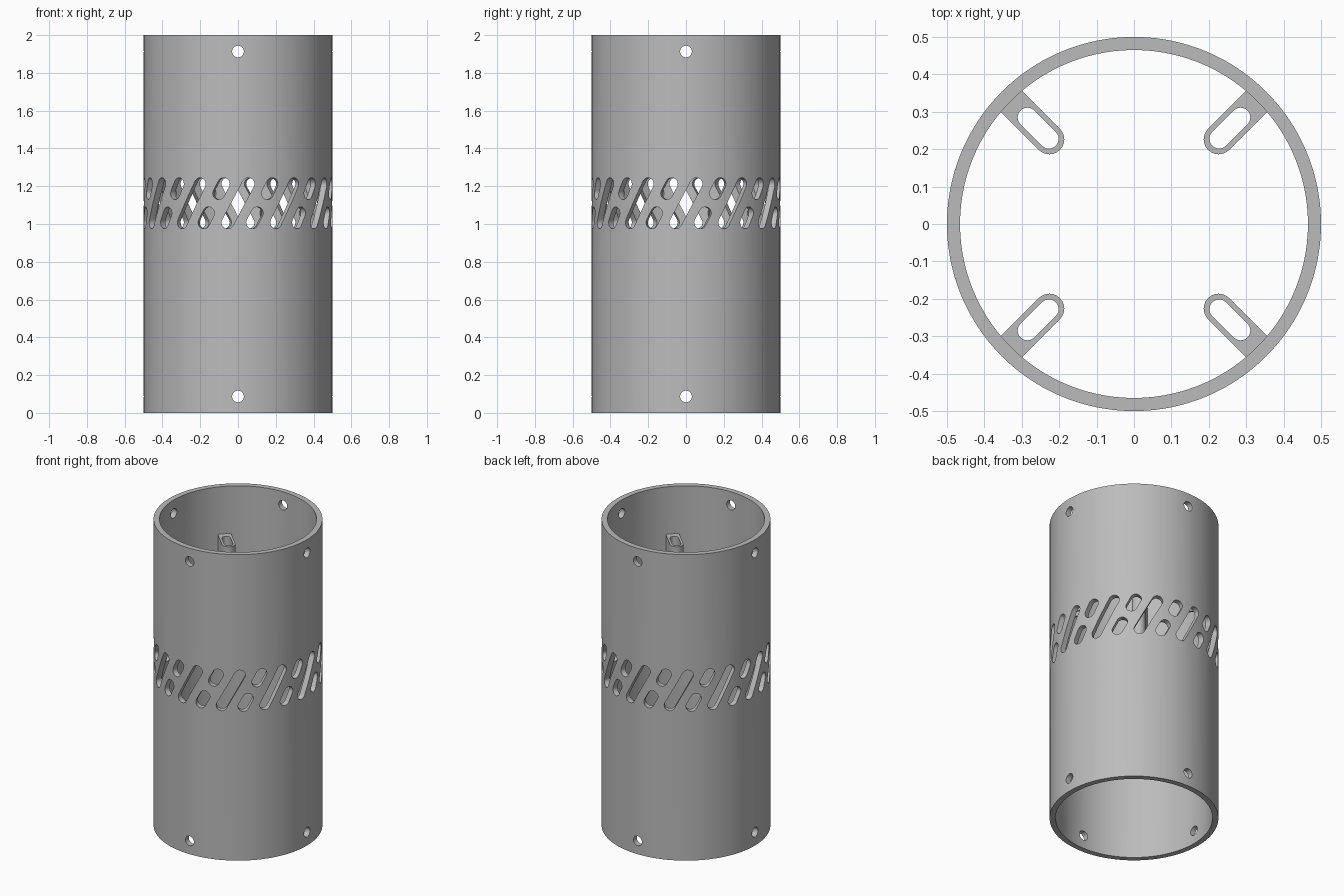
import bpy, bmesh, math
from mathutils import Matrix, Vector

if "Cube" in bpy.data.objects:
    bpy.data.objects.remove(bpy.data.objects["Cube"])

OUTER, INNER, HEIGHT = 0.5, 0.465, 2.0
BAND_Z, SLOT_R, REACH, SLANT = 1.11, 0.0325, 0.1025, math.radians(28)

grey = bpy.data.materials.new("plain_grey")
grey.use_nodes = True
colour = (0.5, 0.5, 0.5, 1)
grey.diffuse_color = colour
grey.node_tree.nodes["Principled BSDF"].inputs["Base Color"].default_value = colour


def make_object(name, bm):
    bmesh.ops.recalc_face_normals(bm, faces=bm.faces)
    mesh = bpy.data.meshes.new(name)
    bm.to_mesh(mesh)
    bm.free()
    mesh.materials.append(grey)
    obj = bpy.data.objects.new(name, mesh)
    bpy.context.collection.objects.link(obj)
    return obj


def pill(a, b, radius, steps=12):
    """Outline of a round-ended slot between two 2D centres."""
    a, b = Vector(a), Vector(b)
    d = b - a
    start = math.atan2(d.y, d.x) - math.pi / 2
    points = []
    for centre, turn in ((b, 0), (a, math.pi)):
        for i in range(steps + 1):
            t = start + turn + math.pi * i / steps
            points.append(centre + radius * Vector((math.cos(t), math.sin(t))))
    return points


def prism(bm, outline, low, high, matrix):
    verts = [bm.verts.new(matrix @ Vector((p[0], p[1], low))) for p in outline]
    face = bm.faces.new(verts)
    moved = bmesh.ops.extrude_face_region(bm, geom=[face])["geom"]
    top = [v for v in moved if isinstance(v, bmesh.types.BMVert)]
    offset = matrix.to_3x3() @ Vector((0, 0, high - low))
    bmesh.ops.translate(bm, verts=top, vec=offset)


def cut(obj, cutter):
    mod = obj.modifiers.new("cut", 'BOOLEAN')
    mod.operation, mod.solver, mod.object = 'DIFFERENCE', 'EXACT', cutter
    graph = bpy.context.evaluated_depsgraph_get()
    obj_mesh = bpy.data.meshes.new_from_object(obj.evaluated_get(graph))
    obj.modifiers.clear()
    obj.data = obj_mesh
    bpy.data.objects.remove(cutter)


def smooth(obj):
    bpy.ops.object.select_all(action='DESELECT')
    obj.select_set(True)
    bpy.context.view_layer.objects.active = obj
    bpy.ops.object.shade_smooth_by_angle(angle=math.radians(30))


# Tube: wall profile spun around the axis
bm = bmesh.new()
profile = [(INNER, 0), (OUTER, 0), (OUTER, HEIGHT), (INNER, HEIGHT)]
ring = [bm.verts.new((r, 0, z)) for r, z in profile]
edges = [bm.edges.new((ring[i], ring[(i + 1) % 4])) for i in range(4)]
bmesh.ops.spin(bm, geom=ring + edges, cent=(0, 0, 0), axis=(0, 0, 1),
               angle=math.tau, steps=160, use_merge=True)
bmesh.ops.remove_doubles(bm, verts=bm.verts, dist=0.0001)
tube = make_object("tube", bm)

# Slanted slots: long ones alternate with split ones around the middle band
bm = bmesh.new()
facing_front = Matrix.Rotation(math.pi / 2, 4, 'X')
for i in range(24):
    turn = Matrix.Rotation(math.tau * i / 24, 4, 'Z') @ facing_front
    spans = [(-REACH, REACH)] if i % 2 == 0 else [(-REACH, -0.052), (0.052, REACH)]
    for low, high in spans:
        ends = [(z * math.tan(SLANT), BAND_Z + z) for z in (low, high)]
        prism(bm, pill(*ends, SLOT_R), 0.41, 0.56, turn)

# Screw holes near both rims
for i in range(4):
    turn = Matrix.Rotation(math.tau * i / 4, 4, 'Z') @ facing_front
    for z in (0.087, HEIGHT - 0.087):
        circle = [(0.031 * math.cos(math.tau * k / 24),
                   z + 0.031 * math.sin(math.tau * k / 24)) for k in range(24)]
        prism(bm, circle, 0.41, 0.56, turn)
cut(tube, make_object("tube_cutter", bm))
smooth(tube)

# Four inner lugs, each with a vertical slot
for i, name in enumerate(("back_left", "back_right", "front_right", "front_left")):
    turn = Matrix.Rotation(math.radians(45 + 90 * i), 4, 'Z')
    bm = bmesh.new()
    tip = pill((0.32, 0), (0.4, 0), 0.04)[13:]
    prism(bm, tip + [(0.475, -0.04), (0.475, 0.04)], 1.415, 1.69, turn)
    lug = make_object(name + "_lug", bm)
    bm = bmesh.new()
    prism(bm, pill((0.322, 0), (0.403, 0), 0.026), 1.3, 1.8, turn)
    cut(lug, make_object("lug_cutter", bm))
    smooth(lug)
